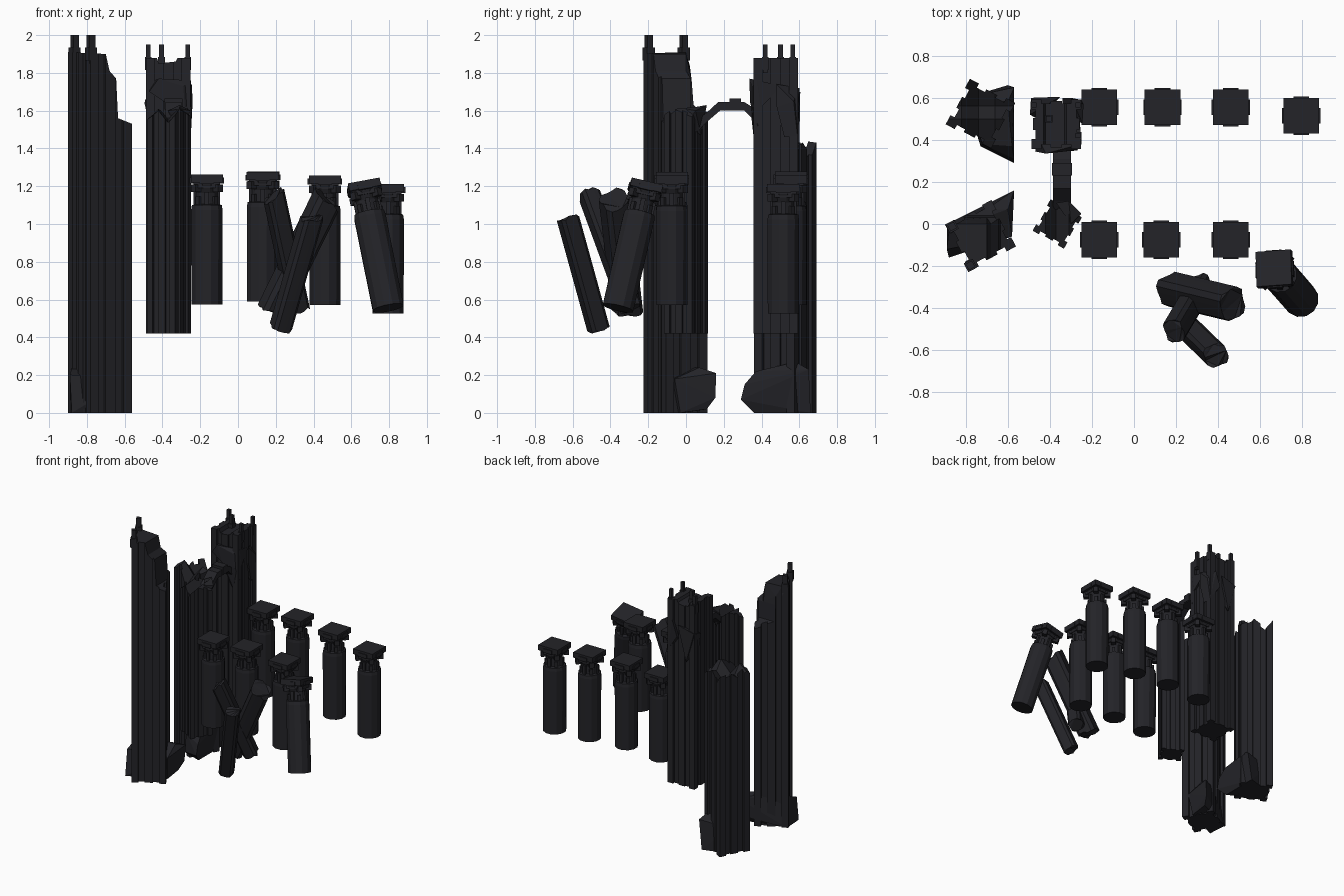
import bpy, bmesh, math, random
from mathutils import Matrix, Vector

if "Cube" in bpy.data.objects:
    bpy.data.objects.remove(bpy.data.objects["Cube"])

random.seed(4)
stone = bpy.data.materials.new("dark_stone")
stone.diffuse_color = (0.017, 0.017, 0.021, 1)
stone.use_nodes = True
stone.node_tree.nodes["Principled BSDF"].inputs["Base Color"].default_value = stone.diffuse_color


def finish(bm, name, matrix=None):
    bmesh.ops.recalc_face_normals(bm, faces=bm.faces)
    me = bpy.data.meshes.new(name)
    bm.to_mesh(me)
    bm.free()
    ob = bpy.data.objects.new(name, me)
    me.materials.append(stone)
    bpy.context.collection.objects.link(ob)
    if matrix:
        ob.matrix_world = matrix
    return ob


def box(bm, c, s, rot=0):
    m = Matrix.Translation(c) @ Matrix.Rotation(rot, 4, 'Z') @ Matrix.Diagonal((*s, 1))
    bmesh.ops.create_cube(bm, size=1, matrix=m)


def interp(pts, t):
    if t <= pts[0][0]:
        return pts[0][1]
    for (a, p), (b, q) in zip(pts, pts[1:]):
        if t <= b:
            return p + (q - p) * (t - a) / (b - a)
    return pts[-1][1]


def lathe(bm, profile, n):
    rings = []
    for r, z in profile:
        rings.append([bm.verts.new((r * math.cos((i + .5) * math.tau / n),
                                    r * math.sin((i + .5) * math.tau / n), z)) for i in range(n)])
    for a, b in zip(rings, rings[1:]):
        for i in range(n):
            j = (i + 1) % n
            bm.faces.new((a[i], a[j], b[j], b[i]))
    bm.faces.new(rings[0])
    bm.faces.new(rings[-1])
    return rings


def axis_matrix(base, top, spin=0):
    d = Vector(top) - Vector(base)
    return Matrix.Translation(base) @ Vector((0, 0, 1)).rotation_difference(d).to_matrix().to_4x4() \
        @ Matrix.Rotation(spin, 4, 'Z')


# ribbed square towers with broken tops
def ribbed(cx, cy, s, ang, d):
    side = [(0, 0), (.2, 0), (.2, d), (.38, d), (.38, d * .35), (.62, d * .35),
            (.62, d), (.8, d), (.8, 0)]
    pts = []
    for k in range(4):
        m = Matrix.Rotation(math.radians(ang + 90 * k), 2)
        for f, o in side:
            p = m @ Vector(((f - .5) * s, -s / 2 + o))
            pts.append((cx + p.x, cy + p.y))
    return pts


def tower(name, outline, z0, top, xcuts, ycuts):
    bm = bmesh.new()
    f = bm.faces.new([bm.verts.new((x, y, z0)) for x, y in outline])
    ext = bmesh.ops.extrude_face_region(bm, geom=[f])
    for v in ext['geom']:
        if isinstance(v, bmesh.types.BMVert):
            v.co.z = 3
    cuts = [((x, 0, 0), (1, 0, 0)) for x in xcuts] + [((0, y, 0), (0, 1, 0)) for y in ycuts]
    for co, no in cuts:
        bmesh.ops.bisect_plane(bm, geom=bm.verts[:] + bm.edges[:] + bm.faces[:],
                               plane_co=co, plane_no=no)
    for v in bm.verts:
        if v.co.z > 2:
            v.co.z = top(v.co.x, v.co.y)
    bmesh.ops.triangulate(bm, faces=bm.faces)
    return finish(bm, name)


A_x = [(-.9, 1.91), (-.70, 1.9), (-.68, 1.81), (-.645, 1.77), (-.635, 1.56), (-.56, 1.53)]
A_y = [(0.0, 2), (.03, 1.76), (.04, 1.63), (.11, 1.57)]
tower("front_tower", ribbed(-.73, -.055, .25, 28, .022), 0,
      lambda x, y: min(interp(A_x, x), interp(A_y, y)),
      [p[0] for p in A_x[1:5]], [0, .03, .04])

B_x = [(-.9, 1.40), (-.82, 1.46), (-.74, 1.36), (-.66, 1.45), (-.57, 1.41)]
B_y = [(.36, -.05), (.5, .02), (.56, -.05), (.69, .02)]
tower("back_tower", ribbed(-.73, .525, .245, -28, .022), 0,
      lambda x, y: interp(B_x, x) + interp(B_y, y),
      [p[0] for p in B_x[1:4]], [.5, .56])

C_x = [(-.49, 1.88), (-.43, 1.88), (-.42, 1.85), (-.33, 1.86), (-.32, 1.88), (-.25, 1.88)]
tower("inner_back_tower", ribbed(-.37, .475, .235, 0, .02), .42,
      lambda x, y: interp(C_x, x), [p[0] for p in C_x[1:5]], [])

D_x = [(-.48, 1.56), (-.42, 1.61), (-.37, 1.55), (-.31, 1.62), (-.25, 1.57)]
tower("inner_front_tower", ribbed(-.365, .0, .172, -30, .016), .42,
      lambda x, y: interp(D_x, x) + .1 * (y - .05), [p[0] for p in D_x[1:4]], [.03])

# small spires on the tower tops
bm = bmesh.new()
for x, y, z, w, a in [(-.865, -.012, 2.0, .034, .49), (-.778, -.197, 2.0, .034, .49),
                      (-.475, .565, 1.95, .024, 0), (-.405, .50, 1.95, .026, 0),
                      (-.266, .42, 1.95, .024, 0), (-.266, .565, 1.95, .024, 0)]:
    box(bm, (x, y, z - .075), (w, w, .15), a)
    box(bm, (x, y, z - .1), (w * 1.4, w * 1.4, .07), a)
finish(bm, "tower_spires")


# angular rocks: fallen boulders and broken masonry
def rock(name, pts):
    bm = bmesh.new()
    for p in pts:
        bm.verts.new(p)
    bmesh.ops.convex_hull(bm, input=bm.verts)
    finish(bm, name)


rock("front_boulder", [(-.89, -.0, 0), (-.88, -.16, 0), (-.89, -.12, .2), (-.88, -.03, .24),
                       (-.7, .07, .24), (-.57, .16, .21), (-.58, .155, .08), (-.6, .11, .02),
                       (-.6, -.03, .0), (-.58, -.06, .18), (-.6, .07, .24)])
rock("back_boulder", [(-.57, .29, .07), (-.57, .31, .15), (-.58, .37, .22), (-.6, .58, .27),
                      (-.57, .65, .23), (-.6, .66, 0), (-.6, .36, 0), (-.73, .37, .03),
                      (-.72, .38, .18), (-.8, .6, .2), (-.8, .6, 0)])
rock("broken_ledge", [(-.47, .345, 1.70), (-.42, .335, 1.77), (-.29, .35, 1.73), (-.25, .38, 1.76),
                      (-.38, .34, 1.64), (-.28, .35, 1.60), (-.25, .40, 1.62), (-.46, .42, 1.75),
                      (-.26, .51, 1.73)])
rock("broken_side", [(-.245, .48, 1.74), (-.24, .57, 1.65), (-.25, .59, 1.47), (-.25, .52, 1.46),
                     (-.245, .48, 1.62), (-.34, .6, 1.6), (-.34, .5, 1.55), (-.3, .6, 1.72)])
rock("broken_shard", [(-.36, .34, 1.62), (-.27, .35, 1.62), (-.25, .38, 1.52), (-.29, .36, 1.44),
                      (-.34, .37, 1.5), (-.3, .42, 1.58)])
rock("broken_back", [(-.49, .6, 1.66), (-.35, .605, 1.7), (-.42, .60, 1.42), (-.495, .52, 1.64),
                     (-.46, .5, 1.48), (-.4, .56, 1.5)])
rock("front_shard", [(-.29, .0, 1.52), (-.25, .05, 1.6), (-.31, .11, 1.63), (-.37, .1, 1.6),
                     (-.32, .08, 1.47), (-.3, .0, 1.61)])

# bridge joining the two inner towers
bm = bmesh.new()
arch = [(.07, 1.56), (.11, 1.59), (.17, 1.645), (.31, 1.645), (.38, 1.6),
        (.38, 1.53), (.31, 1.6), (.18, 1.6), (.11, 1.54), (.07, 1.5)]
f = bm.faces.new([bm.verts.new((-.385, y, z)) for y, z in arch])
for g in bmesh.ops.extrude_face_region(bm, geom=[f])['geom']:
    if isinstance(g, bmesh.types.BMVert):
        g.co.x = -.30
box(bm, (-.342, .26, 1.635), (.095, .06, .06))
bmesh.ops.triangulate(bm, faces=bm.faces)
finish(bm, "bridge")


# columns with faceted shaft, leafed neck and square cap
def column(name, matrix):
    bm = bmesh.new()
    lathe(bm, [(.085, 0), (.086, .5), (.082, .525), (.06, .53), (.058, .59), (.078, .635)], 12)
    for k in range(8):
        a = k * math.tau / 8
        tall = .05 if k % 2 else .075
        box(bm, (.06 * math.cos(a), .06 * math.sin(a), .52 + tall / 2), (.022, .024, tall), a)
    for k in range(4):
        a = math.pi / 4 + k * math.pi / 2
        box(bm, (.082 * math.cos(a), .082 * math.sin(a), .615), (.04, .035, .04), a)
    box(bm, (0, 0, .63), (.142, .142, .03))
    box(bm, (0, 0, .665), (.17, .17, .042))
    box(bm, (0, 0, .655), (.182, .075, .03))
    box(bm, (0, 0, .655), (.075, .182, .03))
    finish(bm, name, matrix)


spots = [(-.165, .555, .575), (.135, .555, .592), (.46, .555, .57), (.795, .515, .525),
         (-.165, -.075, .575), (.13, -.075, .59), (.46, -.075, .57)]
for i, p in enumerate(spots):
    column(f"column_{i + 1}", Matrix.Translation(p))
column("leaning_column", axis_matrix((.795, -.36, .555), (.66, -.205, 1.23), .05))


# broken column shafts with slanted fluted ends
def shard(name, base, top, r, slope):
    bm = bmesh.new()
    length = (Vector(top) - Vector(base)).length
    rings = lathe(bm, [(r, 0), (r, length)], 16)
    for k, ring in enumerate(rings):
        for i, v in enumerate(ring):
            s = .86 if i % 4 < 2 else 1
            v.co.z += slope * v.co.x * k + random.uniform(-.012, .012)
            v.co.x *= s
            v.co.y *= s
    bmesh.ops.triangulate(bm, faces=bm.faces)
    finish(bm, name, axis_matrix(base, top))


shard("broken_shaft_1", (.225, -.465, .45), (.39, -.625, 1.03), .062, .3)
shard("broken_shaft_2", (.32, -.29, .55), (.19, -.51, 1.15), .062, .5)
shard("broken_shaft_3", (.18, -.31, .54), (.47, -.38, 1.13), .084, -.25)
